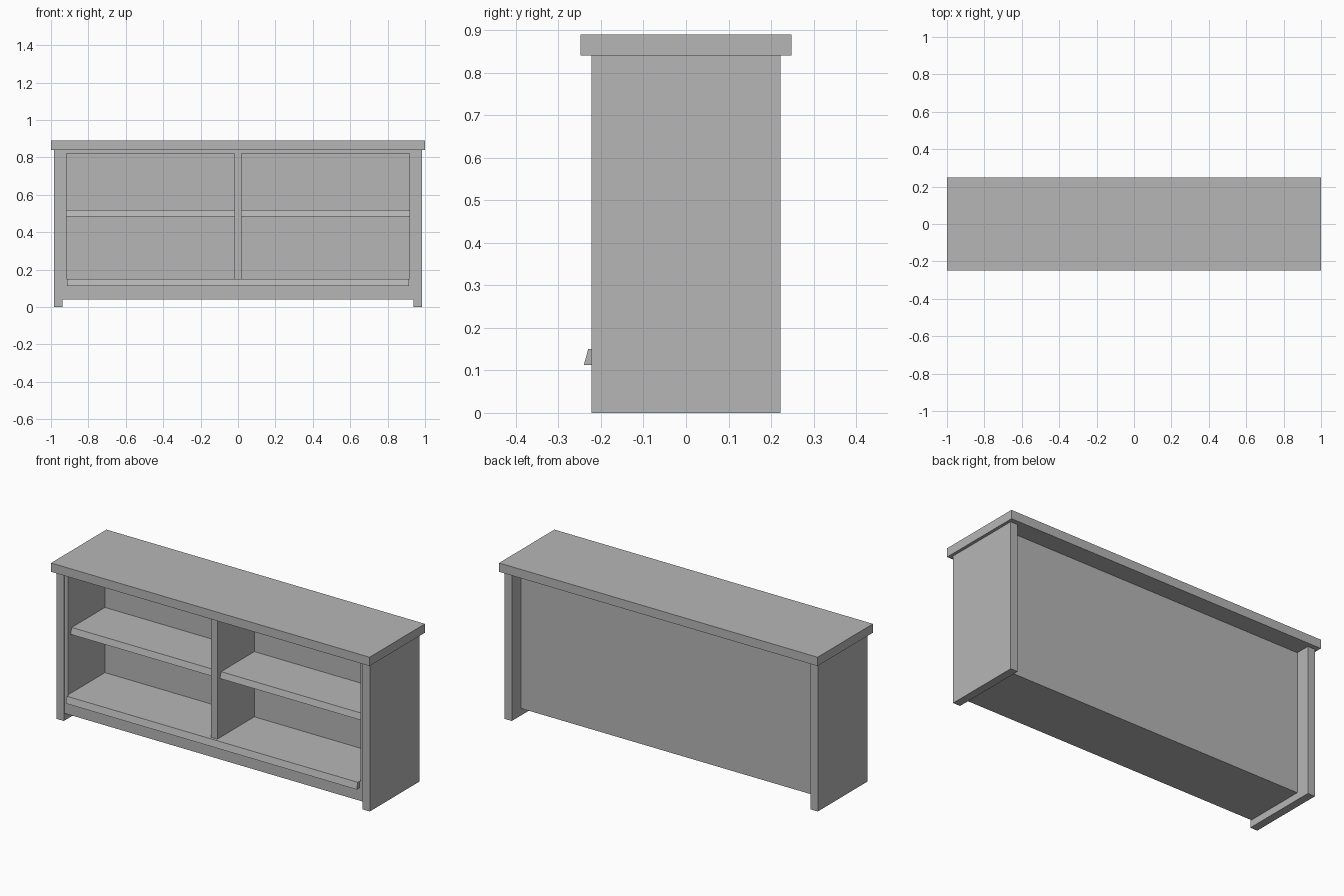
import bpy
import bmesh

cube = bpy.data.objects.get("Cube")
if cube:
    bpy.data.objects.remove(cube, do_unlink=True)

# Single painted finish
paint = bpy.data.materials.new("grey_paint")
paint.use_nodes = True
colour = (0.47, 0.47, 0.47, 1)
paint.diffuse_color = colour
paint.node_tree.nodes["Principled BSDF"].inputs["Base Color"].default_value = colour


def prism(name, x0, x1, profile):
    """Extrude a y-z profile from x0 to x1."""
    bm = bmesh.new()
    start = bm.faces.new([bm.verts.new((x0, y, z)) for y, z in profile])
    result = bmesh.ops.extrude_face_region(bm, geom=[start])
    moved = [v for v in result["geom"] if isinstance(v, bmesh.types.BMVert)]
    bmesh.ops.translate(bm, verts=moved, vec=(x1 - x0, 0, 0))
    bmesh.ops.recalc_face_normals(bm, faces=bm.faces)
    mesh = bpy.data.meshes.new(name)
    bm.to_mesh(mesh)
    bm.free()
    mesh.materials.append(paint)
    obj = bpy.data.objects.new(name, mesh)
    bpy.context.collection.objects.link(obj)
    return obj


def board(name, x0, x1, y0, y1, z0, z1):
    return prism(name, x0, x1, [(y0, z0), (y1, z0), (y1, z1), (y0, z1)])


def sloped_board(name, x0, x1, front, back, z0, z1):
    """Board whose front edge leans back towards the top."""
    return prism(name, x0, x1,
                 [(front, z0), (back, z0), (back, z1), (front + 0.01, z1)])


SIDE, INNER, OPENING, DIVIDER = 0.983, 0.938, 0.918, 0.02
DEPTH, FRONT, BACK_IN, BACK = 0.222, -0.214, 0.118, 0.14
UNDER, FLOOR, HEAD, TOP = 0.04, 0.15, 0.822, 0.84

# Worktop
board("worktop", -1, 1, -0.248, 0.248, TOP, 0.89)

# Carcass between the side panels
board("base", -INNER, INNER, FRONT, BACK, UNDER, FLOOR)
board("head_rail", -INNER, INNER, FRONT, BACK, HEAD, TOP)
board("back_panel", -INNER, INNER, BACK_IN, BACK, FLOOR, HEAD)
board("divider", -DIVIDER, DIVIDER, FRONT, BACK_IN, FLOOR, HEAD)

# Sloped lip along the front of the floor
sloped_board("floor_lip", -0.913, 0.913, -0.24, FRONT, 0.113, FLOOR)

# Mirrored sides, linings and shelves
for side, s in (("left", 1), ("right", -1)):
    def span(a, b):
        return sorted((s * a, s * b))
    board(side + "_side_panel", *span(INNER, SIDE), -DEPTH, DEPTH, 0, TOP)
    board(side + "_lining", *span(OPENING, INNER), FRONT, BACK_IN, FLOOR, HEAD)
    sloped_board(side + "_shelf", *span(DIVIDER, OPENING), -0.19, BACK_IN, 0.485, 0.52)
